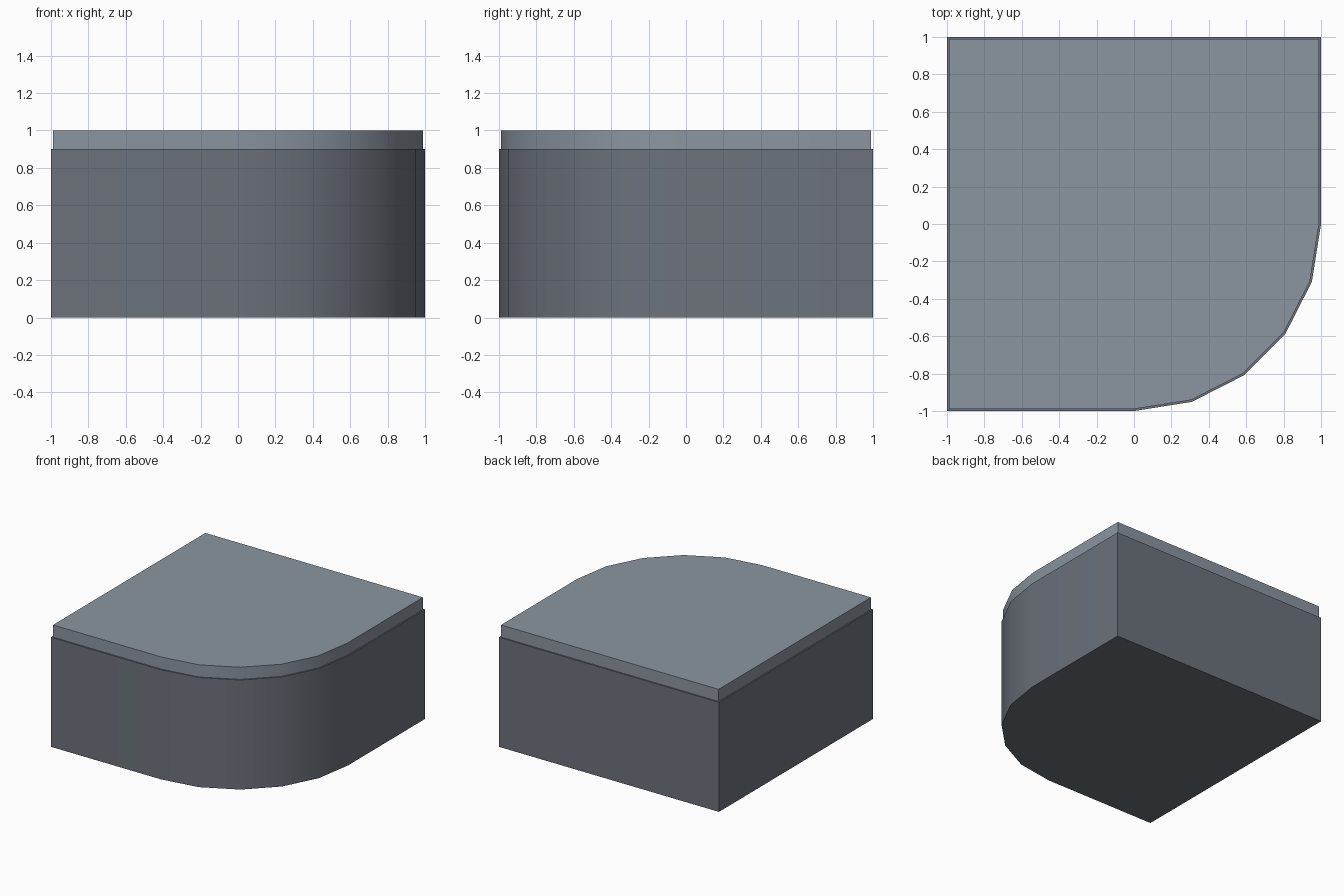
import bpy, bmesh, math

if "Cube" in bpy.data.objects:
    bpy.data.objects.remove(bpy.data.objects["Cube"])


def material(name, rgb):
    mat = bpy.data.materials.new(name)
    mat.diffuse_color = (*rgb, 1)
    mat.use_nodes = True
    mat.node_tree.nodes["Principled BSDF"].inputs["Base Color"].default_value = mat.diffuse_color
    return mat


def rounded_slab(name, half, z0, z1, mat, segments=5):
    """Square prism with one large rounded corner at front right."""
    outline = [(half, half), (-half, half), (-half, -half)]
    for i in range(segments + 1):
        a = math.radians(-90 + 90 * i / segments)
        outline.append((half * math.cos(a), half * math.sin(a)))
    bm = bmesh.new()
    face = bm.faces.new([bm.verts.new((x, y, z0)) for x, y in outline])
    top = bmesh.ops.extrude_face_region(bm, geom=[face], use_keep_orig=True)
    verts = [g for g in top["geom"] if isinstance(g, bmesh.types.BMVert)]
    bmesh.ops.translate(bm, verts=verts, vec=(0, 0, z1 - z0))
    bmesh.ops.recalc_face_normals(bm, faces=bm.faces)
    mesh = bpy.data.meshes.new(name)
    bm.to_mesh(mesh)
    bm.free()
    mesh.materials.append(mat)
    obj = bpy.data.objects.new(name, mesh)
    bpy.context.collection.objects.link(obj)
    bpy.ops.object.select_all(action='DESELECT')
    obj.select_set(True)
    bpy.context.view_layer.objects.active = obj
    bpy.ops.object.shade_smooth_by_angle(angle=math.radians(30))
    return obj


# Main block
rounded_slab("corner_block", 1.0, 0.0, 0.9,
             material("dark_slate", (0.15, 0.17, 0.20)))
# Slightly inset top layer
rounded_slab("top_slab", 0.989, 0.9, 1.0,
             material("slate", (0.26, 0.30, 0.35)))
